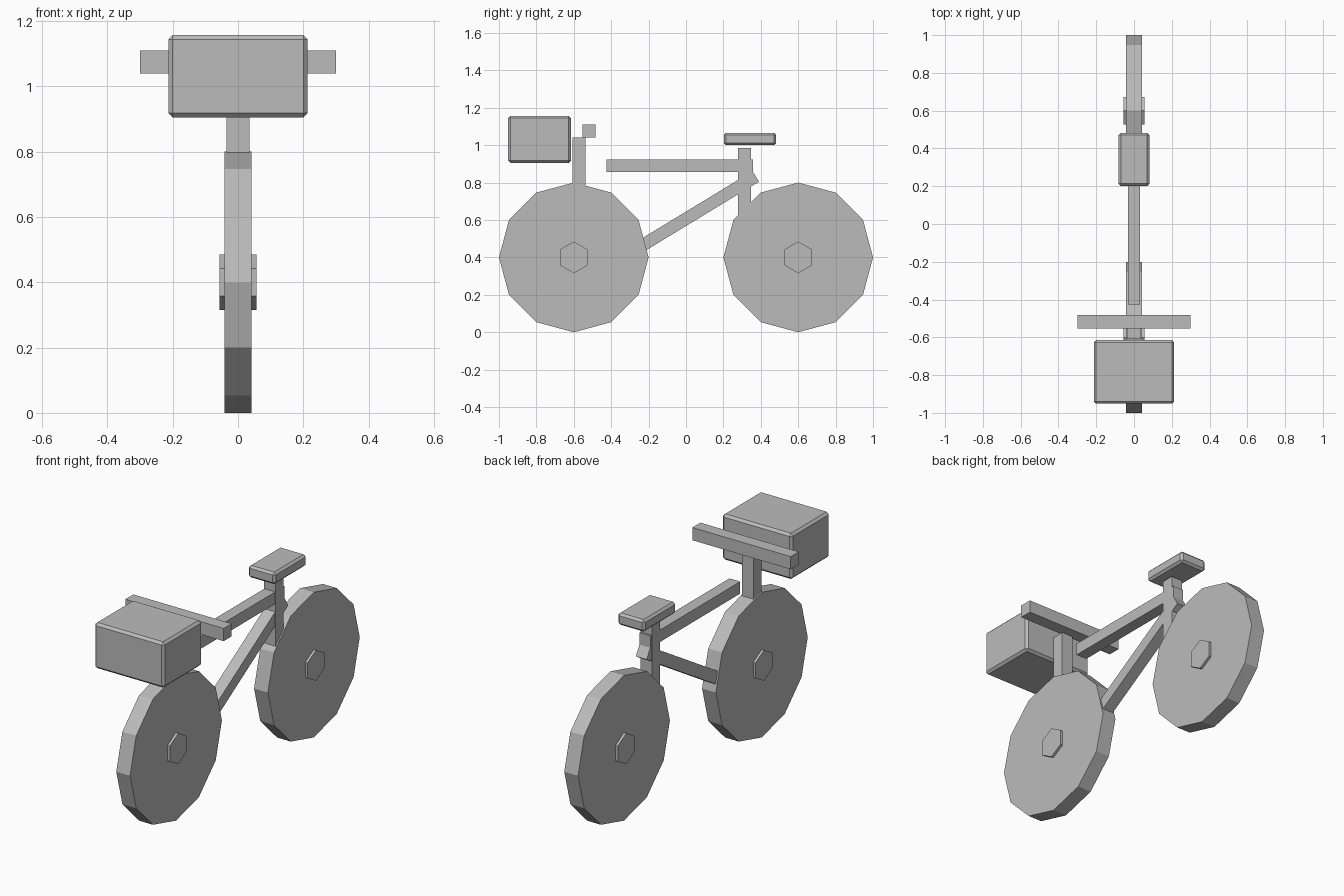
import bpy
from math import pi, atan2, hypot
from mathutils import Vector

if "Cube" in bpy.data.objects:
    bpy.data.objects.remove(bpy.data.objects["Cube"], do_unlink=True)

GREY = (0.5, 0.5, 0.5, 1.0)
grey = bpy.data.materials.new("plain grey")
grey.use_nodes = True
grey.diffuse_color = GREY
grey.node_tree.nodes["Principled BSDF"].inputs["Base Color"].default_value = GREY


def finish(name):
    obj = bpy.context.object
    obj.name = name
    obj.data.materials.append(grey)
    return obj


def box(name, size, centre, tilt=0.0, bevel=0.0):
    """Box with an optional tilt about x and chamfered edges."""
    bpy.ops.mesh.primitive_cube_add(size=1, location=centre, rotation=(tilt, 0, 0))
    obj = finish(name)
    obj.scale = size
    bpy.ops.object.transform_apply(location=False, rotation=False, scale=True)
    if bevel:
        mod = obj.modifiers.new("chamfer", 'BEVEL')
        mod.width = bevel
        mod.segments = 1
    return obj


def disc(name, sides, radius, width, y, z):
    """Flat-sided disc on the x axis, with a corner pointing forward."""
    bpy.ops.mesh.primitive_cylinder_add(vertices=sides, radius=radius, depth=width,
                                        location=(0, y, z), rotation=(0, pi / 2, 0))
    obj = finish(name)
    return obj


def bar(name, start, end, thick):
    """Square tube between two (y, z) points."""
    a, b = Vector((0, *start)), Vector((0, *end))
    d = b - a
    return box(name, (thick, hypot(d.y, d.z), thick), (a + b) / 2, tilt=atan2(d.z, d.y))


# Wheels with hexagonal hubs
for side, y in (("front", -0.6), ("rear", 0.6)):
    disc(side + "_wheel", 12, 0.4, 0.084, y, 0.4)
    hub = disc(side + "_hub", 6, 0.085, 0.112, y, 0.4)
    hub.rotation_euler = (pi / 2, 0, 0)
    hub.rotation_euler.rotate_axis('Y', pi / 2)

# Frame
TUBE = 0.07
bar("steering_column", (-0.573, 0.45), (-0.573, 1.04), TUBE)
bar("seat_tube", (0.312, 0.45), (0.312, 0.985), TUBE)
bar("top_tube", (-0.425, 0.89), (0.358, 0.89), 0.066)
bar("down_tube", (-0.29, 0.43), (0.373, 0.833), 0.066)

# Handlebar, saddle and basket
box("handlebar", (0.6, 0.07, 0.07), (0, -0.518, 1.075))
box("saddle", (0.164, 0.28, 0.066), (0, 0.342, 1.033), bevel=0.012)
box("basket", (0.426, 0.337, 0.252), (0, -0.783, 1.031), bevel=0.013)
